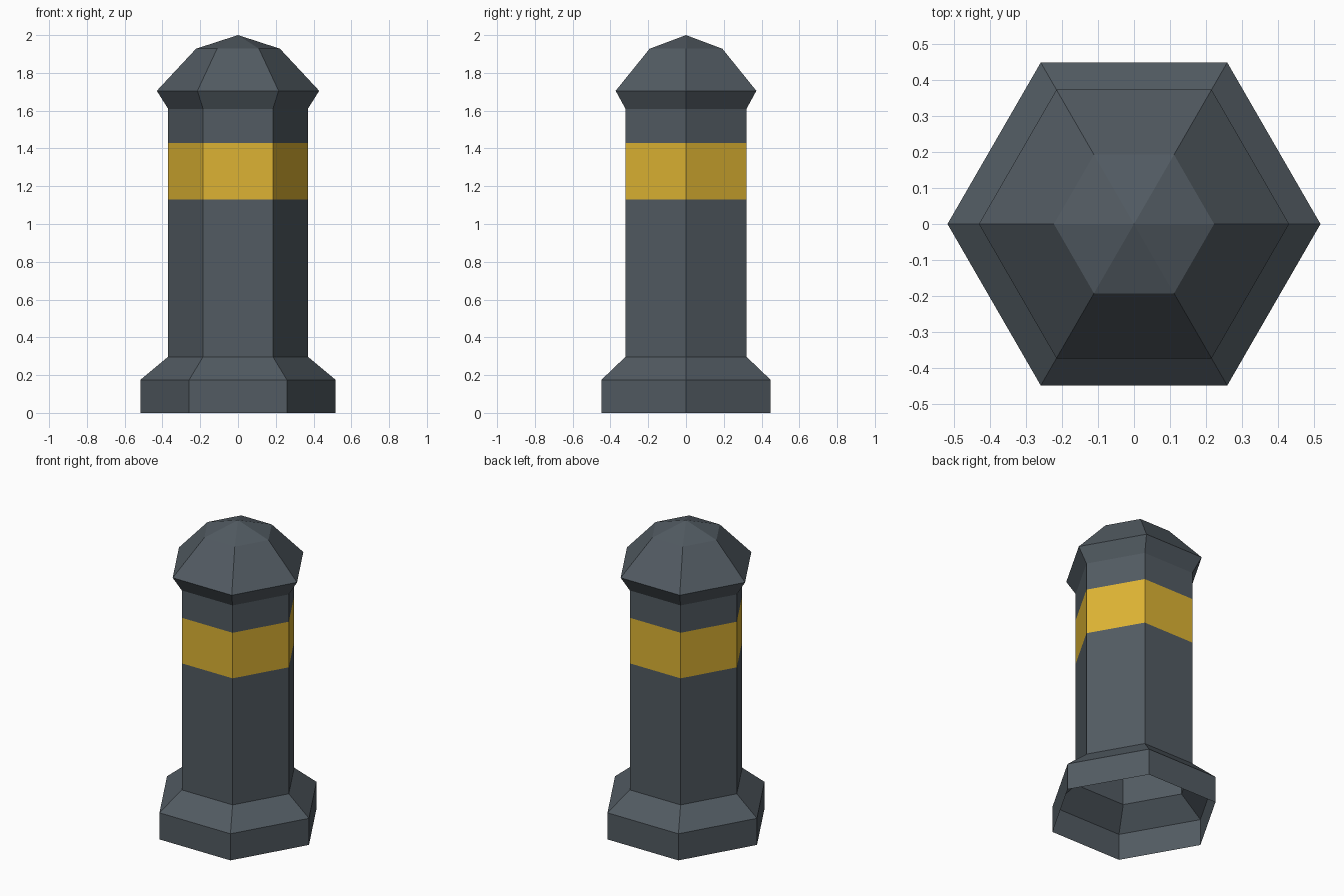
import bpy
import bmesh
from math import cos, sin, tau

SIDES = 6

cube = bpy.data.objects.get("Cube")
if cube:
    bpy.data.objects.remove(cube, do_unlink=True)


def make_material(name, rgb):
    mat = bpy.data.materials.new(name)
    mat.use_nodes = True
    color = (*rgb, 1.0)
    mat.diffuse_color = color
    shader = next(n for n in mat.node_tree.nodes if n.type == "BSDF_PRINCIPLED")
    shader.inputs["Base Color"].default_value = color
    return mat


def hex_shell(name, profile, mat):
    """Open six-sided shell from (radius, height) pairs, bottom to top."""
    bm = bmesh.new()
    rings = []
    for radius, z in profile:
        if radius == 0:
            rings.append([bm.verts.new((0, 0, z))] * SIDES)
        else:
            rings.append([bm.verts.new((radius * cos(tau * i / SIDES),
                                        radius * sin(tau * i / SIDES), z))
                          for i in range(SIDES)])
    for low, high in zip(rings, rings[1:]):
        for i in range(SIDES):
            j = (i + 1) % SIDES
            corners = [low[i], low[j], high[j], high[i]]
            bm.faces.new(list(dict.fromkeys(corners)))
    mesh = bpy.data.meshes.new(name)
    bm.to_mesh(mesh)
    bm.free()
    mesh.materials.append(mat)
    obj = bpy.data.objects.new(name, mesh)
    bpy.context.collection.objects.link(obj)
    return obj


slate = make_material("slate_grey", (0.084, 0.104, 0.122))
yellow = make_material("warning_yellow", (0.72, 0.45, 0.033))

# Flared foot, hollow and open underneath
hex_shell("foot", [(0.517, 0), (0.517, 0.175), (0.37, 0.297)], slate)

# Straight post with a flush painted band
hex_shell("lower_post", [(0.37, 0.297), (0.37, 1.13)], slate)
hex_shell("yellow_band", [(0.37, 1.13), (0.37, 1.43)], yellow)
hex_shell("upper_post", [(0.37, 1.43), (0.37, 1.61)], slate)

# Overhanging faceted cap
hex_shell("cap", [(0.37, 1.61), (0.43, 1.705), (0.222, 1.928), (0, 2)], slate)
